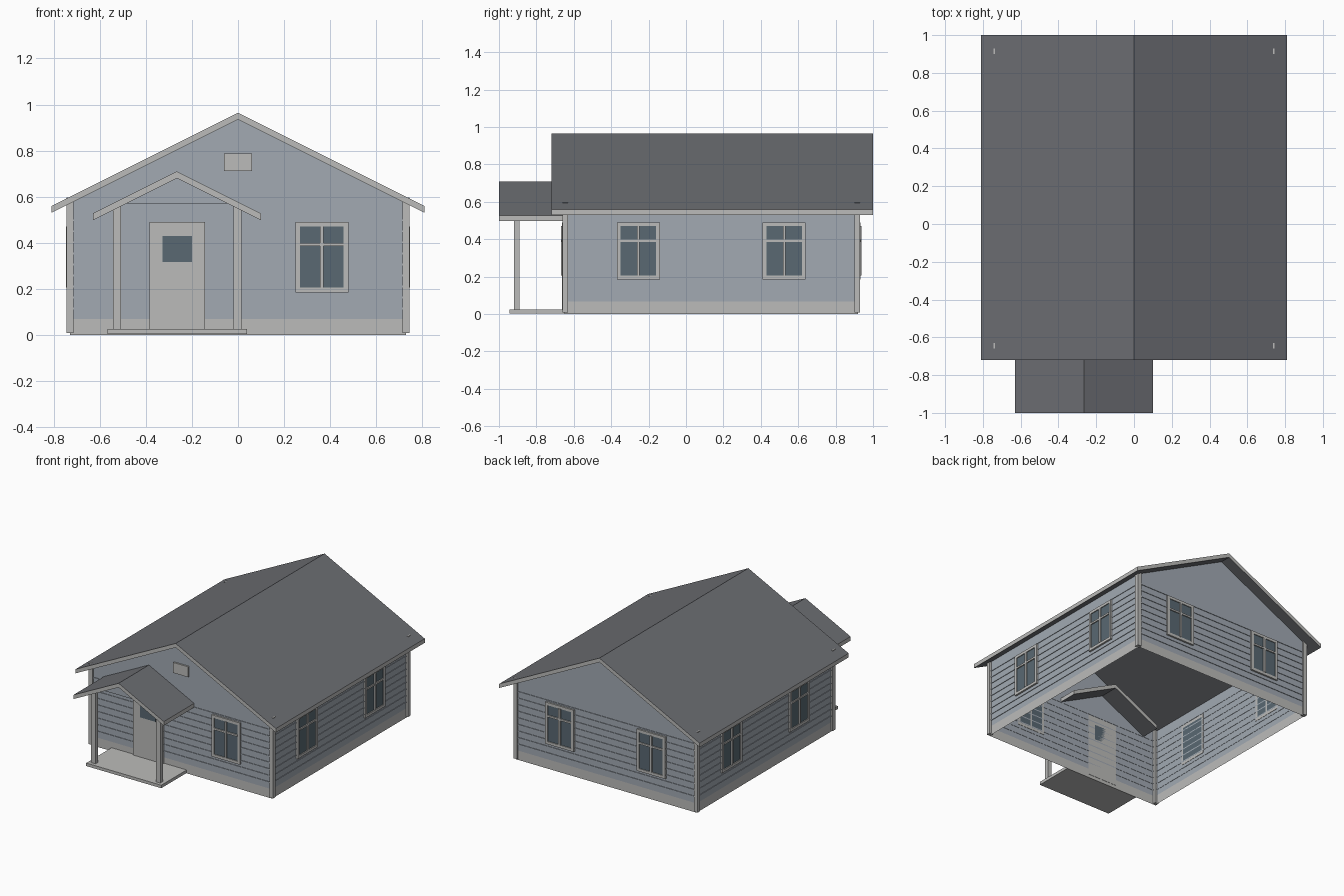
import bpy, bmesh

if "Cube" in bpy.data.objects:
    bpy.data.objects.remove(bpy.data.objects["Cube"])

X, Y0, Y1 = 0.73, -0.65, 0.92          # wall planes
SLOPE = 0.5


def mat(name, r, g, b):
    m = bpy.data.materials.new(name)
    m.diffuse_color = (r, g, b, 1)
    m.use_nodes = True
    m.node_tree.nodes["Principled BSDF"].inputs["Base Color"].default_value = m.diffuse_color
    return m


WALL = mat("siding_blue", 0.36, 0.40, 0.45)
TRIM = mat("trim_grey", 0.50, 0.50, 0.49)
ROOF = mat("roof_dark", 0.15, 0.155, 0.17)
GLASS = mat("glass", 0.10, 0.14, 0.17)


def finish(name, bm, *mats):
    me = bpy.data.meshes.new(name)
    bm.to_mesh(me)
    bm.free()
    ob = bpy.data.objects.new(name, me)
    bpy.context.collection.objects.link(ob)
    for m in mats:
        me.materials.append(m)
    return ob


def add_box(bm, a, b):
    lo = [min(p, q) for p, q in zip(a, b)]
    hi = [max(p, q) for p, q in zip(a, b)]
    vs = bmesh.ops.create_cube(bm, size=1)["verts"]
    for v in vs:
        v.co = [l + (c + 0.5) * (h - l) for l, h, c in zip(lo, hi, v.co)]


def boxes(name, m, *pairs):
    bm = bmesh.new()
    for a, b in pairs:
        add_box(bm, a, b)
    return finish(name, bm, m)


def on_wall(side, u, d, z):
    """Point at u along a wall, d outward from it, height z."""
    return {"front": (u, Y0 - d, z), "back": (u, Y1 + d, z),
            "right": (X + d, u, z), "left": (-X - d, u, z)}[side]


def panels(name, m, side, *rects):
    """Boxes on a wall, each (u0, u1, z0, z1, depth)."""
    return boxes(name, m, *[(on_wall(side, u0, -0.002, z0), on_wall(side, u1, d, z1))
                            for u0, u1, z0, z1, d in rects])


# gabled roof: chevron profile swept along y, dark slopes with light edges
def gable_roof(name, cx, half, ridge, y0, y1, thick=0.03):
    eave = ridge - SLOPE * half
    prof = [(cx - half, eave), (cx, ridge), (cx + half, eave),
            (cx + half, eave - thick), (cx, ridge - thick), (cx - half, eave - thick)]
    bm = bmesh.new()
    rows = [[bm.verts.new((x, y, z)) for x, z in prof] for y in (y0, y1)]
    for i in range(6):
        j = (i + 1) % 6
        bm.faces.new((rows[0][i], rows[0][j], rows[1][j], rows[1][i]))
    for r in rows:
        bm.faces.new((r[0], r[1], r[4], r[5]))
        bm.faces.new((r[1], r[2], r[3], r[4]))
    bmesh.ops.recalc_face_normals(bm, faces=bm.faces)
    for f in bm.faces:
        f.material_index = 0 if abs(f.normal.z) > 0.3 else 1
    finish(name, bm, ROOF, TRIM)


# open shell of walls with a foundation band and gable ends
bm = bmesh.new()
corners = [(-X, Y0), (X, Y0), (X, Y1), (-X, Y1)]
rings = [[bm.verts.new((x, y, z)) for x, y in corners] for z in (0, 0.068, 0.57)]
for k in range(2):
    for i in range(4):
        j = (i + 1) % 4
        f = bm.faces.new((rings[k][i], rings[k][j], rings[k + 1][j], rings[k + 1][i]))
        f.material_index = 1 - k
top = rings[2]
bm.faces.new((top[0], top[1], bm.verts.new((0, Y0, 0.935))))
bm.faces.new((top[2], top[3], bm.verts.new((0, Y1, 0.935))))
finish("walls", bm, WALL, TRIM)

# thin horizontal siding ridges on every wall
for side in ("front", "back", "left", "right"):
    u0, u1 = (-X, X) if side in ("front", "back") else (Y0, Y1)
    panels(side + "_siding", WALL, side,
           *[(u0, u1, z, z + 0.008, 0.004) for z in [0.11 + 0.048 * i for i in range(9)]])

# corner boards, tops just poking through the roof
for x, sx in ((-X, "left"), (X, "right")):
    for y, sy in ((-0.645, "front"), (0.915, "back")):
        boxes(f"{sy}_{sx}_corner_board", TRIM,
              ((x - 0.015, y - 0.015, 0.008), (x + 0.015, y + 0.015, 0.597)))


# windows: glass, frame and cross bars
def window(name, side, c):
    w, z0, z1, t = 0.115, 0.185, 0.49, 0.02
    panels(name + "_glass", GLASS, side, (c - w + t, c + w - t, z0 + t, z1 - t, 0.007))
    panels(name + "_frame", TRIM, side,
           (c - w, c - w + t, z0, z1, 0.013), (c + w - t, c + w, z0, z1, 0.013),
           (c - w + t, c + w - t, z0, z0 + t, 0.013), (c - w + t, c + w - t, z1 - t, z1, 0.013))
    panels(name + "_bars", TRIM, side,
           (c - 0.007, c + 0.007, z0 + t, z1 - t, 0.017),
           (c - w + t, c + w - t, 0.385, 0.398, 0.015))


for side, centres in (("front", [0.364]), ("back", [-0.37, 0.37]),
                      ("left", [-0.255, 0.525]), ("right", [-0.255, 0.525])):
    for i, c in enumerate(centres):
        window(f"{side}_window_{i + 1}", side, c)

# door with a small pane, and the gable vent
panels("door", TRIM, "front", (-0.385, -0.143, 0.025, 0.49, 0.012))
panels("door_pane", GLASS, "front", (-0.328, -0.2, 0.317, 0.43, 0.015))
panels("gable_vent", TRIM, "front", (-0.06, 0.06, 0.712, 0.788, 0.012))

# roofs
gable_roof("main_roof", 0, 0.81, 0.965, -0.72, 1.0)
gable_roof("porch_roof", -0.265, 0.365, 0.71, -1.0, -0.51)

# porch slab, posts and gable infill
boxes("porch_slab", TRIM, ((-0.567, -0.943, 0.003), (0.04, Y0, 0.025)))
for x, n in ((-0.526, "left"), (-0.002, "right")):
    boxes(f"{n}_porch_post", TRIM, ((x - 0.017, -0.919, 0.025), (x + 0.017, -0.889, 0.56)))
bm = bmesh.new()
bm.faces.new([bm.verts.new((x, -0.905, z)) for x, z in
              ((-0.485, 0.57), (-0.045, 0.57), (-0.265, 0.68))])
finish("porch_gable", bm, WALL)
